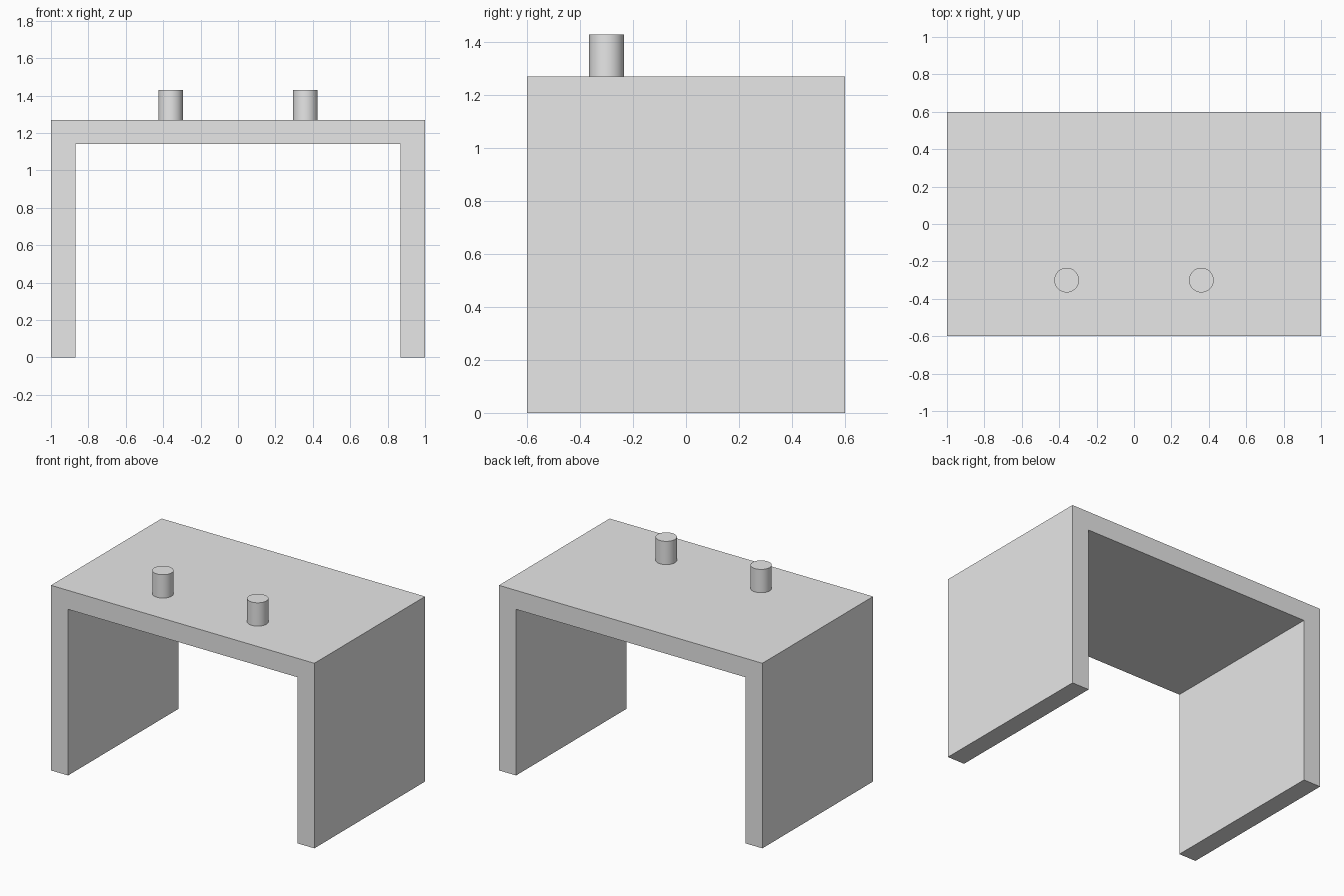
import bpy
import bmesh

cube = bpy.data.objects.get("Cube")
if cube:
    bpy.data.objects.remove(cube, do_unlink=True)

WIDTH, DEPTH, HEIGHT, WALL = 2.0, 1.2, 1.27, 0.13
PEG_RADIUS, PEG_HEIGHT, PEG_X, PEG_Y = 0.066, 0.16, 0.36, -0.30

grey = bpy.data.materials.new("light_grey")
grey.use_nodes = True
grey.diffuse_color = (0.8, 0.8, 0.8, 1)
grey.node_tree.nodes["Principled BSDF"].inputs["Base Color"].default_value = (0.8, 0.8, 0.8, 1)


# Bridge-shaped frame: one profile extruded from front to back
def make_frame():
    outer, inner, under = WIDTH / 2, WIDTH / 2 - WALL, HEIGHT - WALL
    half = [(inner, under), (inner, 0), (outer, 0), (outer, HEIGHT)]
    profile = half + [(-x, z) for x, z in reversed(half)]
    bm = bmesh.new()
    face = bm.faces.new([bm.verts.new((x, -DEPTH / 2, z)) for x, z in profile])
    result = bmesh.ops.extrude_face_region(bm, geom=[face], use_keep_orig=True)
    moved = [v for v in result["geom"] if isinstance(v, bmesh.types.BMVert)]
    bmesh.ops.translate(bm, verts=moved, vec=(0, DEPTH, 0))
    bmesh.ops.recalc_face_normals(bm, faces=bm.faces)
    mesh = bpy.data.meshes.new("frame")
    bm.to_mesh(mesh)
    bm.free()
    mesh.materials.append(grey)
    bpy.context.collection.objects.link(bpy.data.objects.new("frame", mesh))


# Round peg standing on the top
def make_peg(name, x):
    bpy.ops.mesh.primitive_cylinder_add(
        vertices=64, radius=PEG_RADIUS, depth=PEG_HEIGHT,
        location=(x, PEG_Y, HEIGHT + PEG_HEIGHT / 2))
    peg = bpy.context.object
    peg.name = name
    peg.data.materials.append(grey)
    bpy.ops.object.shade_smooth_by_angle()


make_frame()
for side, sign in (("left", 1), ("right", -1)):
    make_peg(side + "_peg", sign * PEG_X)
